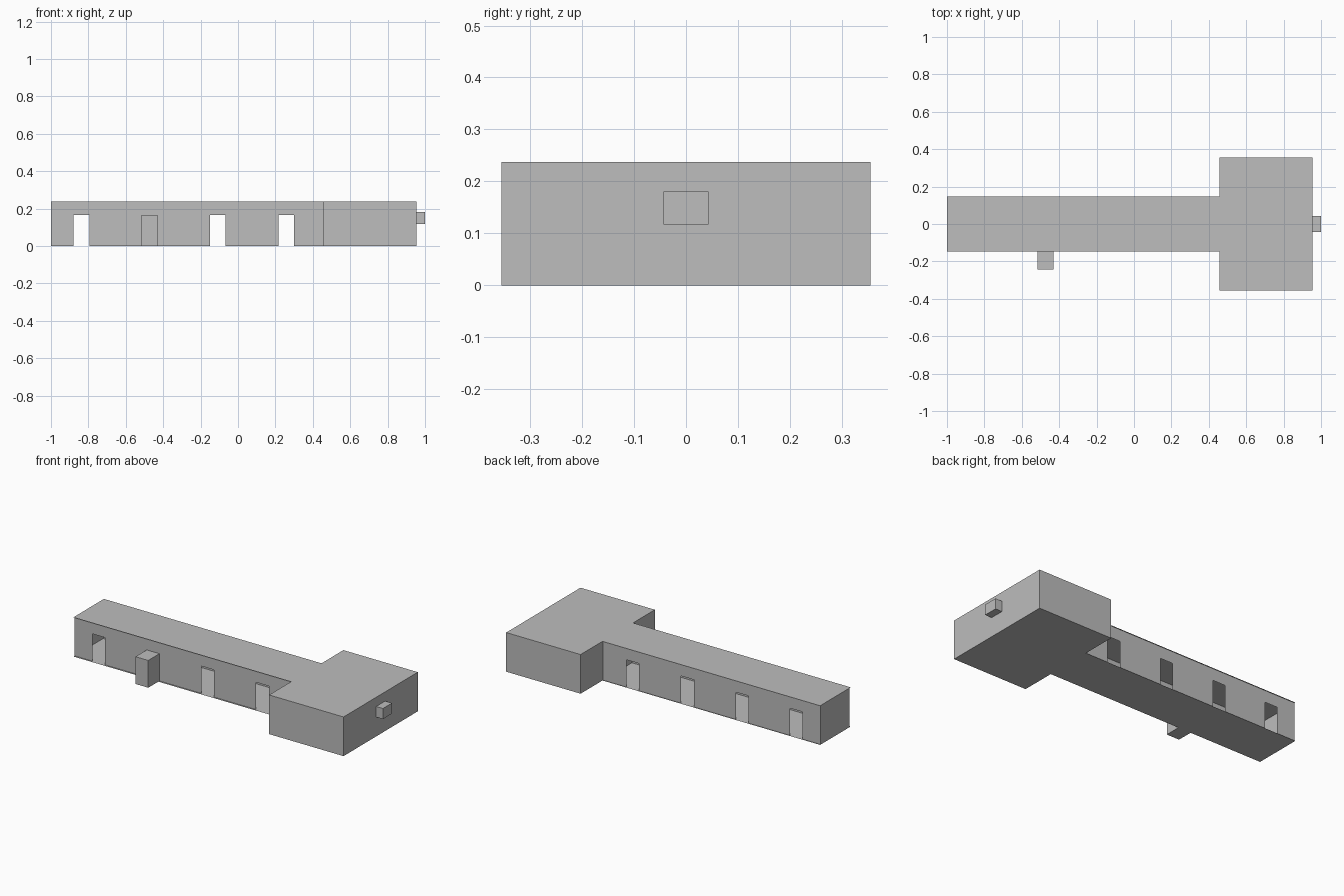
import bpy

if "Cube" in bpy.data.objects:
    bpy.data.objects.remove(bpy.data.objects["Cube"], do_unlink=True)

# One plain material for the whole building
GREY = (0.51, 0.51, 0.51, 1)
grey = bpy.data.materials.new("plain_grey")
grey.use_nodes = True
grey.diffuse_color = GREY
grey.node_tree.nodes["Principled BSDF"].inputs["Base Color"].default_value = GREY


def make(name, verts, faces):
    mesh = bpy.data.meshes.new(name)
    mesh.from_pydata(verts, [], faces)
    mesh.materials.append(grey)
    obj = bpy.data.objects.new(name, mesh)
    bpy.context.collection.objects.link(obj)
    return obj


def sheet(name, points):
    return make(name, points, [list(range(len(points)))])


def box(name, x0, x1, y0, y1, z0, z1, skip=()):
    """Box shell; named sides can be left open."""
    verts = [(x, y, z) for z in (z0, z1) for y in (y0, y1) for x in (x0, x1)]
    sides = {"bottom": (0, 2, 3, 1), "top": (4, 5, 7, 6),
             "front": (0, 1, 5, 4), "back": (2, 6, 7, 3),
             "right": (0, 4, 6, 2), "left": (1, 3, 7, 5)}
    return make(name, verts, [f for s, f in sides.items() if s not in skip])


HEIGHT = 0.237
END, JOIN, FAR = -1.0, 0.457, 0.955       # x of corridor end, junction, hall end
EAVE, HALL = 0.146, 0.355                 # half widths of slabs and hall
FRONT, BACK = -0.135, 0.14                # corridor wall positions
DOOR_H, DOOR_W = 0.165, 0.085
DOORS = (-0.837, -0.474, -0.108, 0.258)

# Floor and roof share one T-shaped outline
half = [(END, -EAVE), (JOIN, -EAVE), (JOIN, -HALL), (FAR, -HALL)]
outline = half + [(x, -y) for x, y in reversed(half)]
sheet("roof", [(x, y, HEIGHT) for x, y in outline])
sheet("floor", [(x, y, 0) for x, y in reversed(outline)])


# Long corridor walls with door notches along the bottom
def door_wall(name, y, flip):
    profile = [(END, 0)]
    for c in DOORS:
        a, b = c - DOOR_W / 2, c + DOOR_W / 2
        profile += [(a, 0), (a, DOOR_H), (b, DOOR_H), (b, 0)]
    profile += [(JOIN, 0), (JOIN, HEIGHT), (END, HEIGHT)]
    points = [(x, y, z) for x, z in profile]
    return sheet(name, points[::-1] if flip else points)


door_wall("front_corridor_wall", FRONT, False)
door_wall("back_corridor_wall", BACK, True)
sheet("corridor_end_wall", [(END, BACK, 0), (END, FRONT, 0),
                            (END, FRONT, HEIGHT), (END, BACK, HEIGHT)])

# Wide hall walls
box("hall_walls", JOIN, FAR, -HALL, HALL, 0, HEIGHT, skip=("top", "bottom"))

# Porch closing one front door, and the small box on the hall end
porch_x = DOORS[1]
box("porch", porch_x - DOOR_W / 2, porch_x + DOOR_W / 2, -0.242, FRONT,
    0, DOOR_H, skip=("back",))
box("wall_unit", FAR, 1.0, -0.043, 0.043, 0.117, 0.181, skip=("right",))
